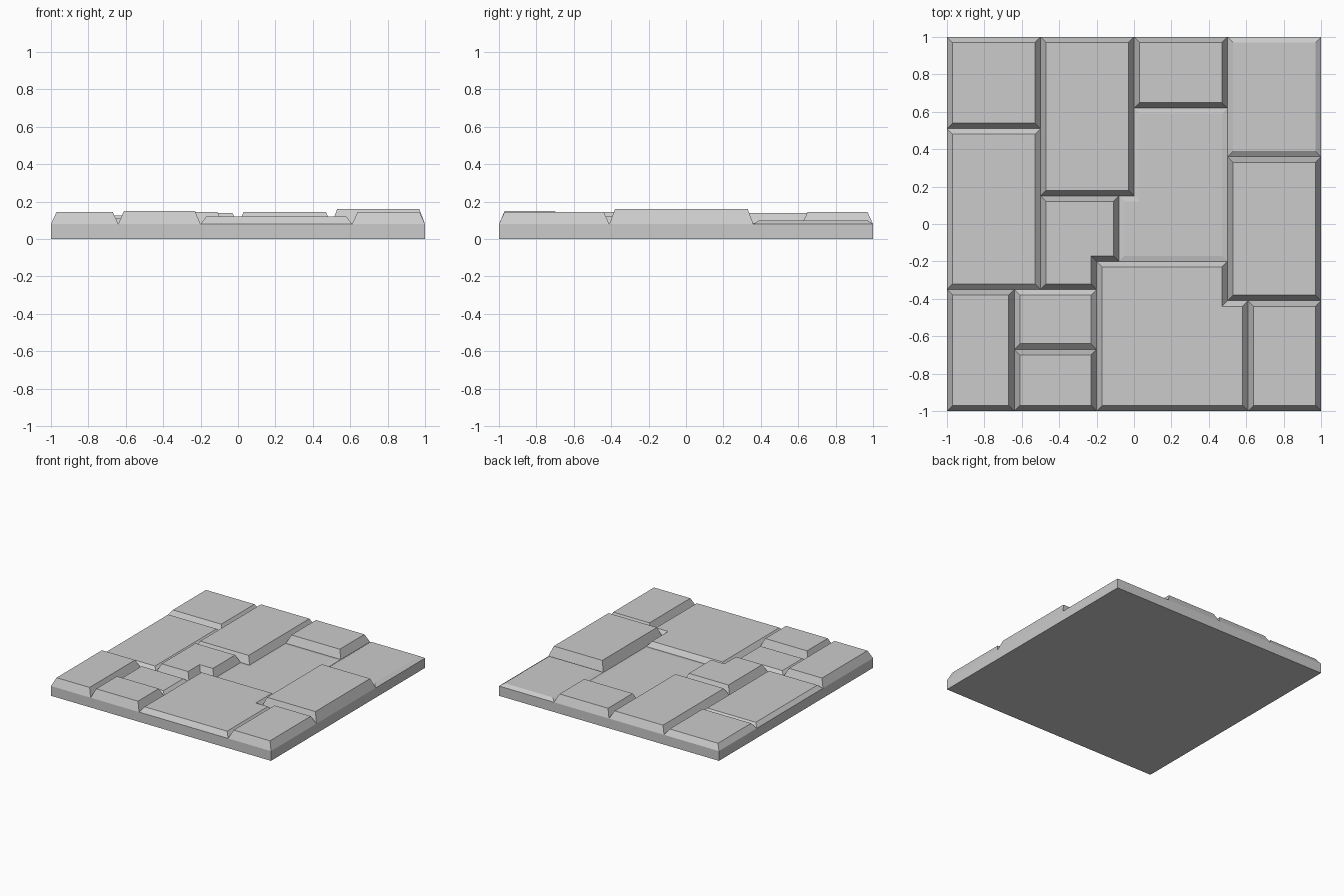
import bpy, bmesh
from mathutils import Vector

if "Cube" in bpy.data.objects:
    bpy.data.objects.remove(bpy.data.objects["Cube"])

BASE_Z = 0.08   # top of the slab, where the stones begin
INSET = 0.03    # width of the sloped stone edges


def make_object(name, bm):
    bmesh.ops.recalc_face_normals(bm, faces=bm.faces)
    mesh = bpy.data.meshes.new(name)
    bm.to_mesh(mesh)
    bm.free()
    obj = bpy.data.objects.new(name, mesh)
    bpy.context.collection.objects.link(obj)


def rect(x0, x1, y0, y1):
    return [(x0, y0), (x1, y0), (x1, y1), (x0, y1)]


def shrink(outline, d):
    # mitred inward offset of a counter-clockwise outline
    result = []
    for i, p in enumerate(outline):
        p = Vector(p)
        a = (p - Vector(outline[i - 1])).normalized()
        b = (Vector(outline[(i + 1) % len(outline)]) - p).normalized()
        result.append(p + d * (Vector((-a.y, a.x)) + Vector((-b.y, b.x))))
    return result


def loft(name, low, z0, high, z1, cap_low):
    bm = bmesh.new()
    lo = [bm.verts.new((p[0], p[1], z0)) for p in low]
    hi = [bm.verts.new((p[0], p[1], z1)) for p in high]
    n = len(lo)
    for i in range(n):
        j = (i + 1) % n
        bm.faces.new((lo[i], lo[j], hi[j], hi[i]))
    cap = bm.faces.new(lo[::-1] if cap_low else hi)
    make_open_safe = cap.normal_update
    make_open_safe()
    make_object(name, bm)


# slab under the stones (its top is covered by the stones)
square = rect(-1, 1, -1, 1)
loft("base_slab", square, 0, square, BASE_Z, True)

# stones: outline and top height
stones = {
    "back_left_stone": (rect(-1, -0.5, 0.51, 1), 0.125),
    "back_tall_stone": (rect(-0.5, 0, 0.15, 1), 0.14),
    "back_small_stone": (rect(0, 0.5, 0.62, 1), 0.145),
    "back_right_stone": (rect(0.5, 1, 0.36, 1), 0.10),
    "left_stone": (rect(-1, -0.5, -0.35, 0.51), 0.11),
    "right_stone": (rect(0.5, 1, -0.41, 0.36), 0.16),
    "front_left_stone": (rect(-1, -0.64, -1, -0.35), 0.145),
    "inner_small_stone": (rect(-0.64, -0.2, -0.67, -0.35), 0.11),
    "front_small_stone": (rect(-0.64, -0.2, -1, -0.67), 0.15),
    "front_right_stone": (rect(0.61, 1, -1, -0.41), 0.145),
    # notched stones
    "middle_stone": ([(-0.5, -0.35), (-0.2, -0.35), (-0.2, -0.2),
                      (-0.08, -0.2), (-0.08, 0.15), (-0.5, 0.15)], 0.145),
    "sunken_stone": ([(-0.08, -0.2), (0.5, -0.2), (0.5, 0.62),
                      (0, 0.62), (0, 0.15), (-0.08, 0.15)], 0.086),
    "front_large_stone": ([(-0.2, -1), (0.61, -1), (0.61, -0.41),
                           (0.5, -0.41), (0.5, -0.2), (-0.2, -0.2)], 0.12),
}
for name, (outline, top) in stones.items():
    loft(name, outline, BASE_Z, shrink(outline, INSET), top, False)
